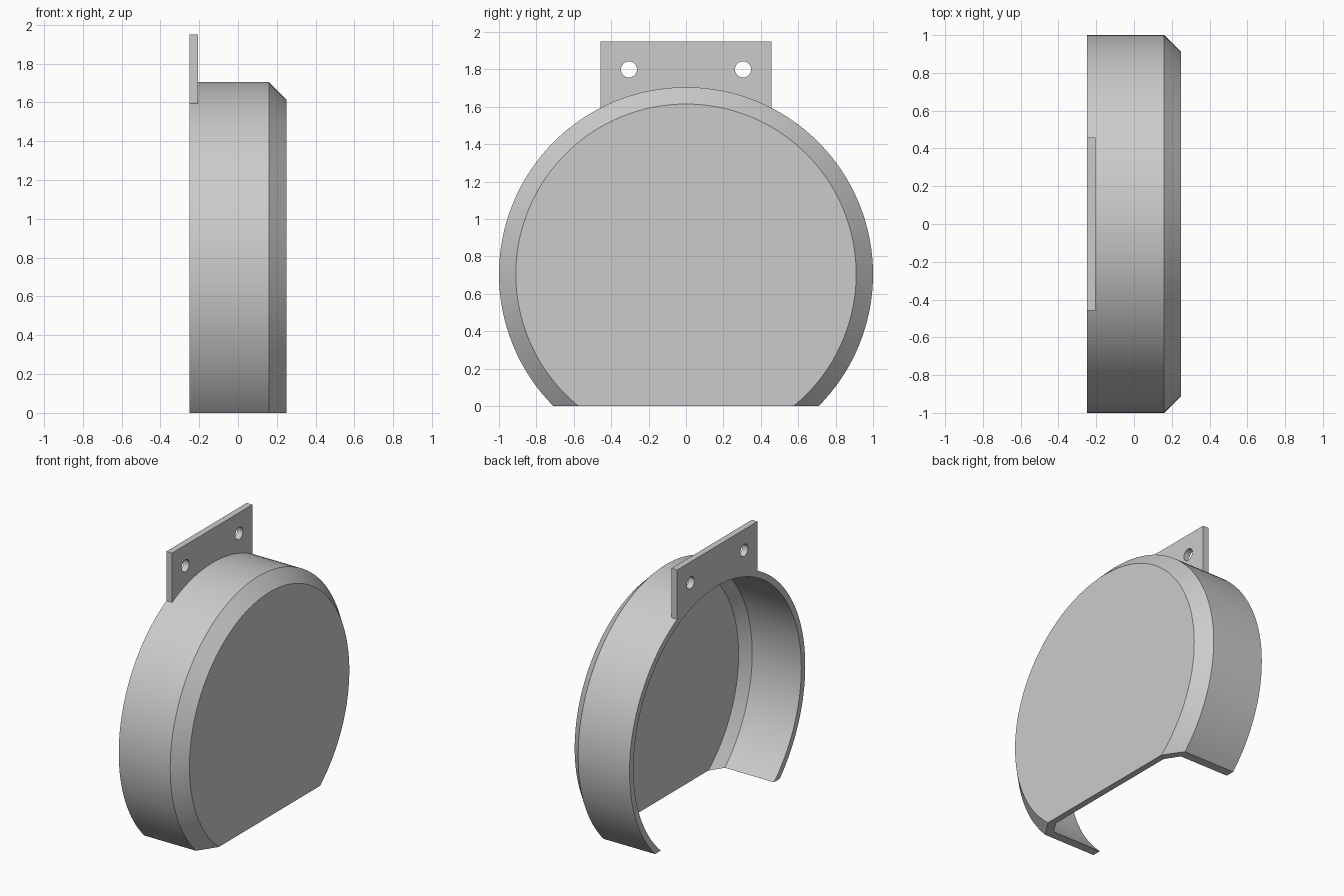
import bpy, bmesh
from math import sin, cos, tan, asin, pi, radians
from mathutils import Vector

cube = bpy.data.objects.get("Cube")
if cube:
    bpy.data.objects.remove(cube)

CENTER_Z = 0.705
RADIUS = 1.0
BACK, FRONT = -0.25, 0.25
CHAMFER = 0.09
WALL = 0.045

grey = bpy.data.materials.new("plain grey")
grey.use_nodes = True
grey.diffuse_color = (0.6, 0.6, 0.6, 1)
grey.node_tree.nodes["Principled BSDF"].inputs["Base Color"].default_value = grey.diffuse_color


def finish(bm, name):
    """Turn the bmesh into a shaded, coloured object."""
    bmesh.ops.recalc_face_normals(bm, faces=bm.faces[:])
    mesh = bpy.data.meshes.new(name)
    bm.to_mesh(mesh)
    bm.free()
    mesh.materials.append(grey)
    obj = bpy.data.objects.new(name, mesh)
    bpy.context.collection.objects.link(obj)
    bpy.ops.object.select_all(action="DESELECT")
    obj.select_set(True)
    bpy.context.view_layer.objects.active = obj
    bpy.ops.object.shade_smooth_by_angle(angle=radians(20))
    return obj


def add_loop(bm, points):
    """Closed loop of edges through the points."""
    verts = [bm.verts.new(p) for p in points]
    return [bm.edges.new((a, b)) for a, b in zip(verts, verts[1:] + verts[:1])]


# Round cover: hollow chamfered dish, turned about x and cut flat at the floor
inset = WALL * tan(pi / 8)
profile = [
    (FRONT, 0), (FRONT, RADIUS - CHAMFER), (FRONT - CHAMFER, RADIUS), (BACK, RADIUS),
    (BACK, RADIUS - WALL), (FRONT - CHAMFER - inset, RADIUS - WALL),
    (FRONT - WALL, RADIUS - CHAMFER - inset), (FRONT - WALL, 0),
]
bm = bmesh.new()
verts = [bm.verts.new((x, 0, CENTER_Z + r)) for x, r in profile]
edges = [bm.edges.new(pair) for pair in zip(verts, verts[1:])]
bmesh.ops.spin(bm, geom=verts + edges, cent=(0, 0, CENTER_Z), axis=(1, 0, 0),
               angle=2 * pi, steps=128, use_duplicate=False)
bmesh.ops.remove_doubles(bm, verts=bm.verts[:], dist=0.0005)
cut = bmesh.ops.bisect_plane(bm, geom=bm.verts[:] + bm.edges[:] + bm.faces[:],
                             plane_co=(0, 0, 0), plane_no=(0, 0, 1), clear_inner=True)
rim = [e for e in bm.edges if e.is_boundary]
bmesh.ops.holes_fill(bm, edges=rim, sides=0)
bmesh.ops.dissolve_limit(bm, angle_limit=0.005, verts=bm.verts[:], edges=bm.edges[:])
finish(bm, "round_cover")

# Mounting tab: flat plate with two screw holes, its lower edge following the rim
HALF, TOP = 0.457, 1.95
HOLE_Y, HOLE_Z, HOLE_R = 0.305, 1.80, 0.043
reach = asin(HALF / RADIUS)
arc = [reach * (i / 12 - 1) for i in range(25)]
outline = [(BACK, RADIUS * sin(a), CENTER_Z + RADIUS * cos(a) - 0.002) for a in arc]
outline += [(BACK, HALF, TOP), (BACK, -HALF, TOP)]
bm = bmesh.new()
edges = add_loop(bm, outline)
for side in (-1, 1):
    angles = [2 * pi * i / 32 for i in range(32)]
    edges += add_loop(bm, [(BACK, side * HOLE_Y + HOLE_R * cos(a), HOLE_Z + HOLE_R * sin(a))
                           for a in angles])
bmesh.ops.triangle_fill(bm, edges=edges, use_beauty=True, normal=(1, 0, 0))
plate = bmesh.ops.extrude_face_region(bm, geom=bm.faces[:], use_keep_orig=True)
moved = [g for g in plate["geom"] if isinstance(g, bmesh.types.BMVert)]
bmesh.ops.translate(bm, verts=moved, vec=Vector((WALL, 0, 0)))
finish(bm, "mounting_tab")
